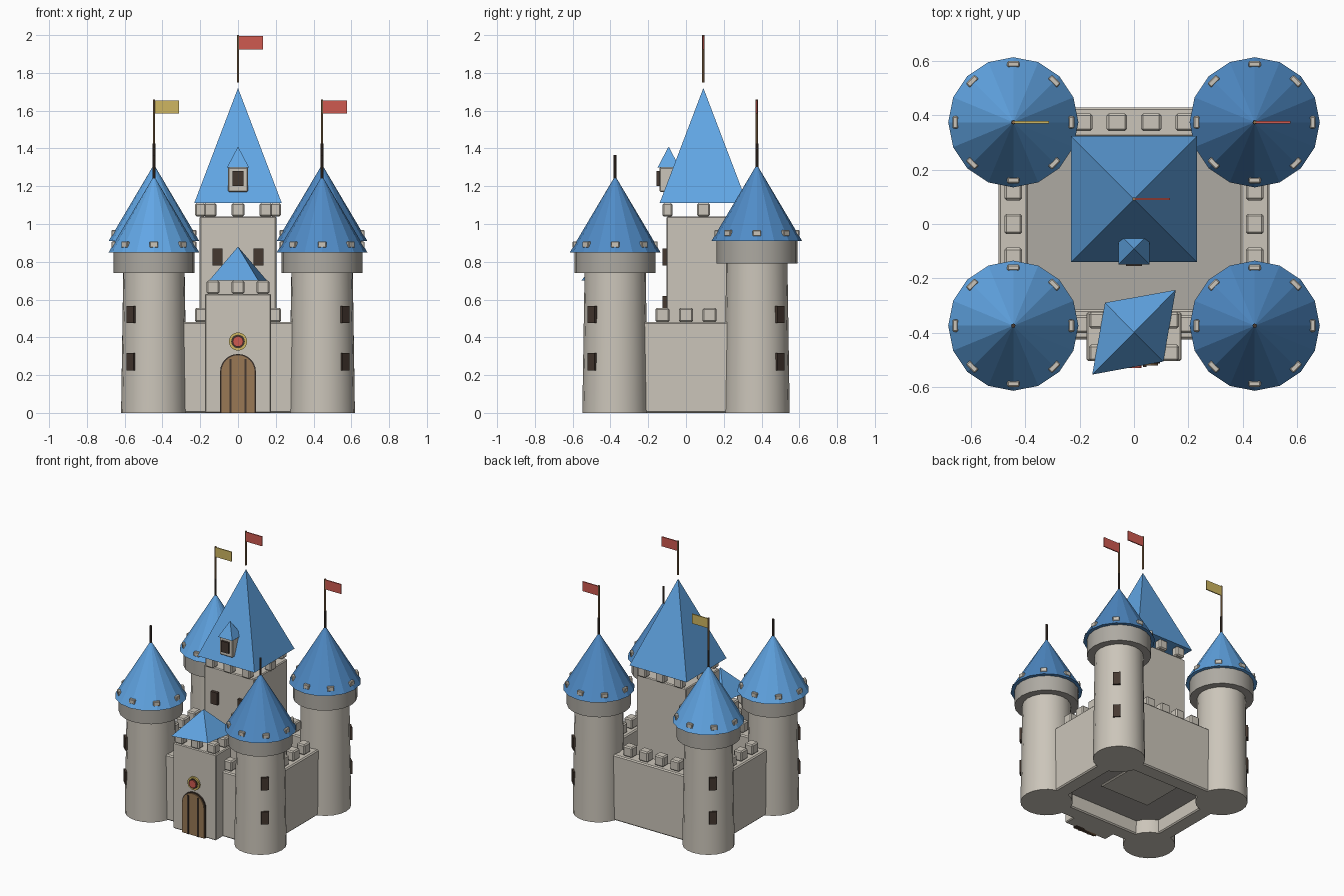
import bpy, bmesh
from math import sin, cos, pi, radians
from mathutils import Matrix, Vector

default = bpy.data.objects.get("Cube")
if default:
    bpy.data.objects.remove(default, do_unlink=True)


def material(name, r, g, b):
    m = bpy.data.materials.new(name)
    m.use_nodes = True
    m.diffuse_color = (r, g, b, 1)
    m.node_tree.nodes["Principled BSDF"].inputs["Base Color"].default_value = (r, g, b, 1)
    return m


STONE = material("stone", 0.60, 0.56, 0.49)
SHADE = material("shaded_stone", 0.42, 0.40, 0.36)
BLUE = material("roof_blue", 0.12, 0.38, 0.78)
NAVY = material("roof_deep_blue", 0.08, 0.26, 0.57)
DARK = material("dark_wood", 0.06, 0.04, 0.03)
WOOD = material("wood", 0.32, 0.19, 0.09)
RED = material("red", 0.62, 0.10, 0.08)
YELLOW = material("yellow", 0.62, 0.47, 0.12)


def finish(name, bm, mat, smooth=False):
    bmesh.ops.recalc_face_normals(bm, faces=bm.faces)
    mesh = bpy.data.meshes.new(name)
    bm.to_mesh(mesh)
    bm.free()
    mesh.materials.append(mat)
    obj = bpy.data.objects.new(name, mesh)
    bpy.context.collection.objects.link(obj)
    if smooth:
        bpy.ops.object.select_all(action="DESELECT")
        obj.select_set(True)
        bpy.context.view_layer.objects.active = obj
        bpy.ops.object.shade_smooth_by_angle(angle=radians(35))
    return obj


def box(name, x, y, z, size, mat, turn=0, bevel=0):
    """Box standing on height z, turned about its vertical axis."""
    bm = bmesh.new()
    bmesh.ops.create_cube(bm, size=1)
    bmesh.ops.scale(bm, vec=size, verts=bm.verts)
    if bevel:
        bmesh.ops.bevel(bm, geom=bm.edges[:], offset=bevel, segments=1, affect="EDGES")
    place = Matrix.Translation((x, y, z + size[2] / 2)) @ Matrix.Rotation(turn, 4, "Z")
    bm.transform(place)
    return finish(name, bm, mat)


def tube(name, x, y, z0, z1, r0, r1, mat, sides=20, smooth=True):
    """Vertical cylinder or cone."""
    bm = bmesh.new()
    bmesh.ops.create_cone(bm, cap_ends=True, segments=sides, radius1=r0, radius2=r1, depth=z1 - z0)
    bm.transform(Matrix.Translation((x, y, (z0 + z1) / 2)))
    return finish(name, bm, mat, smooth)


def pyramid(name, corners, z, apex, mat):
    bm = bmesh.new()
    base = [bm.verts.new((x, y, z)) for x, y in corners]
    tip = bm.verts.new(apex)
    bm.faces.new(base)
    for i in range(len(base)):
        bm.faces.new((base[i - 1], base[i], tip))
    return finish(name, bm, mat)


def square(x, y, h):
    return [(x - h, y - h), (x + h, y - h), (x + h, y + h), (x - h, y + h)]


def disc(name, y0, y1, z, r, mat):
    """Round plate facing the front."""
    bm = bmesh.new()
    bmesh.ops.create_cone(bm, cap_ends=True, segments=20, radius1=r, radius2=r, depth=y1 - y0)
    bm.transform(Matrix.Translation((0, (y0 + y1) / 2, z)) @ Matrix.Rotation(pi / 2, 4, "X"))
    return finish(name, bm, mat, True)


def arch(name, y0, y1, half, spring, mat):
    """Round-topped slab standing on the ground."""
    bm = bmesh.new()
    outline = [(half, 0)] + [(half * cos(a * pi / 12), spring + half * sin(a * pi / 12))
                             for a in range(13)] + [(-half, 0)]
    face = bm.faces.new([bm.verts.new((x, y0, z)) for x, z in outline])
    out = bmesh.ops.extrude_face_region(bm, geom=[face])
    moved = [v for v in out["geom"] if isinstance(v, bmesh.types.BMVert)]
    bmesh.ops.translate(bm, vec=Vector((0, y1 - y0, 0)), verts=moved)
    return finish(name, bm, mat)


def flag(name, x, y, top, mat):
    box(name, x + 0.067, y, top - 0.075, (0.13, 0.008, 0.07), mat)


def merlon(name, x, y, z, w=0.07, d=0.065, h=0.075):
    box(name, x, y, z, (w, d, h), STONE, bevel=0.008)


# Corner towers, the rear pair taller
for side, sx in (("left", 1), ("right", -1)):
    for end, sy, lift in (("front", -1, 0), ("back", 1, 0.06)):
        tag = f"{end}_{side}_tower"
        x, y = sx * 0.445, sy * 0.375
        top, eave, peak = 0.74 + lift * 0.85, 0.85 + lift, 1.255 + lift
        tube(tag + "_shaft", x, y, 0, top, 0.174, 0.162, STONE)
        tube(tag + "_collar", x, y, top, eave, 0.214, 0.214, SHADE)
        tube(tag + "_roof", x, y, eave, peak, 0.24, 0, NAVY if sx > 0 else BLUE, 16, False)
        tube(tag + "_finial", x, y, peak - 0.05, peak + 0.11, 0.008, 0.008, DARK, 8)
        for i in range(8):
            a = i * pi / 4
            box(f"{tag}_eave_block_{i}", x + 0.214 * cos(a), y + 0.214 * sin(a), eave + 0.025,
                (0.022, 0.045, 0.033), STONE, a, 0.004)
        for i, z in enumerate((0.225, 0.475)):
            box(f"{tag}_window_{i}", x + sx * 0.118, y + sy * 0.118, z,
                (0.025, 0.052, 0.092), DARK, sx * sy * pi / 4)
        if sy > 0:
            tube(tag + "_pole", x, y, peak, 1.66, 0.006, 0.006, WOOD, 8)
            flag(tag + "_flag", x, y, 1.66, RED if sx > 0 else YELLOW)

# Curtain walls with battlements
for side, s in (("left", 1), ("right", -1)):
    box(f"{side}_wall", s * 0.445, 0, 0, (0.11, 0.76, 0.48), STONE, bevel=0.008)
    for i in range(3):
        merlon(f"{side}_wall_merlon_{i}", s * 0.445, 0.125 * (i - 1), 0.48, 0.065, 0.075)
for end, y in (("front", -0.37), ("back", 0.375)):
    box(f"{end}_wall", 0, y, 0, (0.89, 0.11, 0.48), STONE, bevel=0.008)
    for i in range(4):
        merlon(f"{end}_wall_merlon_{i}", (i - 1.5) * 0.127, y, 0.48, 0.075)
box("courtyard_floor", 0, 0, 0.1, (0.84, 0.7, 0.03), SHADE)

# Keep with its battlements and roof
KY = 0.092
box("keep", 0, KY, 0.09, (0.405, 0.39, 0.95), STONE, bevel=0.006)
for i in (-1, 0, 1):
    for end, s in (("front", -1), ("back", 1)):
        merlon(f"keep_{end}_merlon_{i + 1}", i * 0.147, KY + s * 0.19, 1.04, 0.068, 0.055, 0.07)
for side, s in (("left", 1), ("right", -1)):
    merlon(f"keep_{side}_merlon", s * 0.2, KY, 1.04, 0.055, 0.068, 0.07)
pyramid("keep_roof", square(0, KY, 0.232), 1.11, (0, KY, 1.72), BLUE)
tube("keep_pole", 0, KY, 1.75, 2.0, 0.006, 0.006, WOOD, 8)
flag("keep_flag", 0, KY, 2.0, RED)
for side, s in (("left", 1), ("right", -1)):
    for i, z in enumerate((0.53, 0.78)):
        box(f"keep_{side}_window_{i}", s * 0.108, -0.11, z, (0.052, 0.03, 0.09), DARK)

# Dormer on the keep roof
box("dormer", 0, -0.09, 1.17, (0.105, 0.1, 0.13), STONE, bevel=0.005)
box("dormer_window", 0, -0.142, 1.2, (0.06, 0.026, 0.08), DARK)
pyramid("dormer_roof", square(0, -0.092, 0.058), 1.3, (0, -0.092, 1.41), BLUE)

# Gatehouse with a skewed roof
GY = -0.415
box("gatehouse", 0, GY, 0, (0.35, 0.18, 0.63), STONE, bevel=0.006)
for i in (-1, 0, 1):
    for end, y in (("front", -0.475), ("back", -0.355)):
        merlon(f"gatehouse_{end}_merlon_{i + 1}", i * 0.132, y, 0.63, 0.068, 0.06, 0.07)
pyramid("gatehouse_roof", [(0.154, -0.243), (-0.107, -0.29), (-0.154, -0.555), (0.108, -0.507)],
        0.7, (0, -0.4, 0.88), BLUE)

# Arched door with plank gaps, and the round badge over it
arch("door_surround", -0.515, -0.48, 0.095, 0.217, DARK)
arch("door", -0.522, -0.49, 0.088, 0.217, WOOD)
for i, x in enumerate((-0.04, 0.04)):
    box(f"door_gap_{i}", x, -0.522, 0, (0.012, 0.01, 0.285), DARK)
disc("badge_rim", -0.518, -0.49, 0.378, 0.048, YELLOW)
disc("badge_inset", -0.522, -0.49, 0.378, 0.036, DARK)
disc("badge_centre", -0.53, -0.49, 0.378, 0.028, RED)
